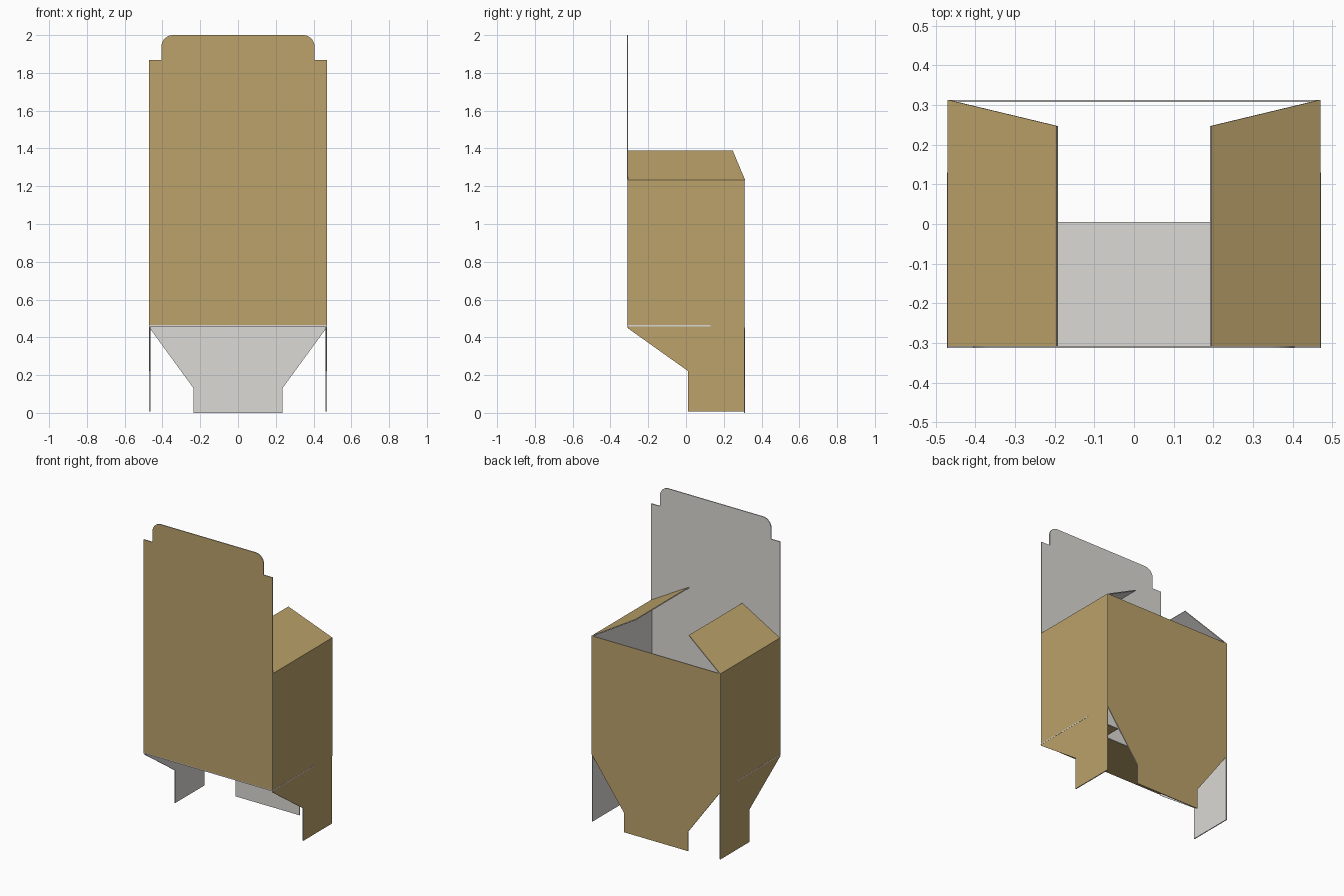
import bpy, bmesh, math
from mathutils import Vector

if "Cube" in bpy.data.objects:
    bpy.data.objects.remove(bpy.data.objects["Cube"])


def material(name, rgb):
    m = bpy.data.materials.new(name)
    m.diffuse_color = (*rgb, 1)
    m.use_nodes = True
    m.node_tree.nodes["Principled BSDF"].inputs["Base Color"].default_value = m.diffuse_color
    return m


CARD = material("tan_cardboard", (0.50, 0.36, 0.145))
LINER = material("pale_grey_liner", (0.71, 0.695, 0.665))

W, D = 0.47, 0.313           # half width and half depth
BOTTOM, TOP = 0.452, 1.233   # fold heights
T = 0.006                    # board thickness


def panel(name, pts, origin, u, v, n):
    """Thin board: outline lies on the outer (tan) side, thickness goes inward."""
    o, u, v, n = (Vector(a) for a in (origin, u, v, n))
    bm = bmesh.new()
    outer = [bm.verts.new(o + u * a + v * b) for a, b in pts]
    inner = [bm.verts.new(p.co - n * T) for p in outer]
    skin = bm.faces.new(outer)
    lining = bm.faces.new(inner[::-1])
    lining.material_index = 1
    for i in range(len(pts)):
        j = (i + 1) % len(pts)
        bm.faces.new((outer[i], inner[i], inner[j], outer[j])).material_index = 1
    skin.material_index = 0
    bmesh.ops.recalc_face_normals(bm, faces=bm.faces)
    me = bpy.data.meshes.new(name)
    bm.to_mesh(me)
    bm.free()
    me.materials.append(CARD)
    me.materials.append(LINER)
    ob = bpy.data.objects.new(name, me)
    bpy.context.collection.objects.link(ob)
    return ob


def mirrored(half):
    """Right half of an outline, closed with its mirror image."""
    return half + [(-a, b) for a, b in reversed(half)]


X, Y, Z = (1, 0, 0), (0, 1, 0), (0, 0, 1)

# Front and back walls
panel("front_wall", mirrored([(W, 0.464), (W, TOP)]), (0, -D, 0), X, Z, (0, -1, 0))
panel("back_wall", mirrored([(W, BOTTOM), (W, TOP)]), (0, D, 0), X, Z, Y)

# Open lid with a round-cornered tuck tab
r = 0.06
arc = [(0.405 - r + r * math.cos(a), 2.0 - r + r * math.sin(a))
       for a in (math.pi / 2 * i / 8 for i in range(9))]
panel("lid", mirrored([(W, TOP), (W, 1.868), (0.405, 1.868)] + arc),
      (0, -D, 0), X, Z, (0, -1, 0))

# Back bottom flap with a tongue
panel("back_bottom_flap", mirrored([(0.235, 0), (0.235, 0.13), (W, BOTTOM)]),
      (0, D, 0), X, Z, Y)

# Front bottom flap folded inward, notched for the tongue
panel("front_bottom_flap",
      mirrored([(0.235, 0.005), (0.235, 0.13), (W + 0.001, 0.13), (W + 0.001, -D)]),
      (0, 0, 0.458), X, Y, (0, 0, -1))

# Side walls, hanging side flaps and tilted dust flaps
d = D - T
rise, run = 0.157, 0.275
length = math.hypot(rise, run)
for s, side in ((-1, "left"), (1, "right")):
    out = (s, 0, 0)
    panel(side + "_wall", [(-d, BOTTOM), (d, BOTTOM), (d, TOP), (-d, TOP)],
          (s * W, 0, 0), Y, Z, out)
    panel(side + "_bottom_flap",
          [(-D, BOTTOM), (0.01, 0.222), (0.01, 0.008), (D - 0.002, 0.008), (D - 0.002, BOTTOM)],
          (s * W, 0, 0), Y, Z, out)
    panel(side + "_dust_flap",
          [(-D + T, 0), (D, 0), (0.247, length), (-D + T, length)],
          (s * W, 0, TOP), Y, (-s * run / length, 0, rise / length),
          (s * rise / length, 0, run / length))
